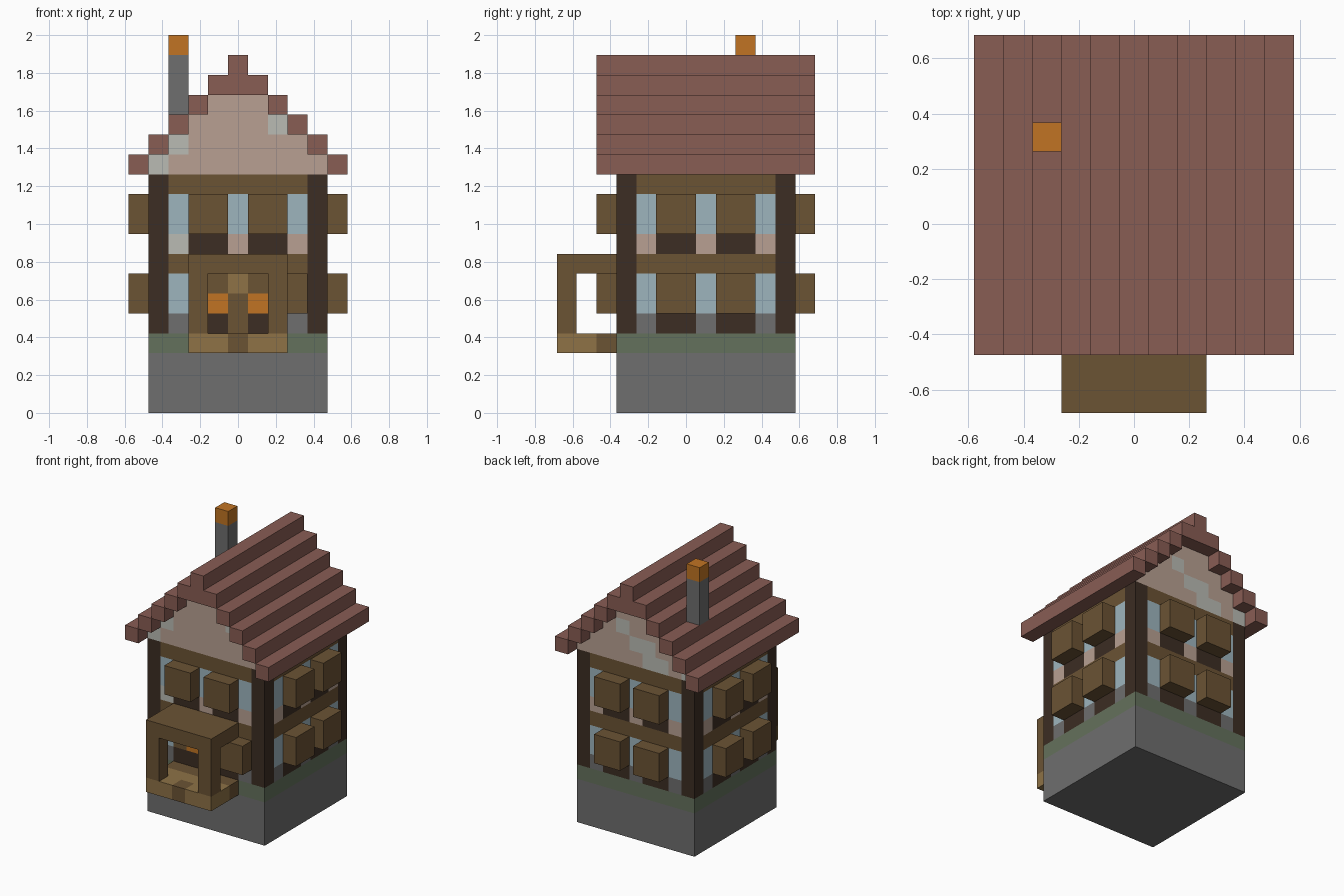
import bpy
import bmesh
from mathutils import Vector

U = 2 / 19          # one building block
MID = 1             # y centre of the house, in blocks

if "Cube" in bpy.data.objects:
    bpy.data.objects.remove(bpy.data.objects["Cube"])


def material(name, r, g, b):
    def linear(c):
        c /= 255
        return c / 12.92 if c <= 0.04 else ((c + 0.055) / 1.055) ** 2.4
    colour = (linear(r), linear(g), linear(b), 1)
    m = bpy.data.materials.new(name)
    m.use_nodes = True
    m.diffuse_color = colour
    bsdf = m.node_tree.nodes["Principled BSDF"]
    bsdf.inputs["Base Color"].default_value = colour
    bsdf.inputs["Roughness"].default_value = 0.9
    return m


STONE = material("stone grey", 110, 110, 110)
MOSS = material("moss green", 100, 113, 92)
DARK = material("dark timber", 60, 45, 35)
WOOD = material("brown wood", 107, 83, 52)
TAN = material("tan wood", 142, 114, 70)
GLASS = material("pale blue glass", 157, 181, 190)
PLASTER = material("pink plaster", 184, 160, 146)
PATCH = material("pale patch", 186, 187, 180)
TILE = material("red brown tile", 137, 93, 84)
ORANGE = material("orange clay", 193, 116, 35)


def finish(name, bm, mats):
    mesh = bpy.data.meshes.new(name)
    bm.to_mesh(mesh)
    bm.free()
    for m in mats:
        mesh.materials.append(m)
    ob = bpy.data.objects.new(name, mesh)
    bpy.context.collection.objects.link(ob)
    return ob


def box(name, mat, x, y, z):
    """Box from (low, high) ranges given in blocks."""
    bm = bmesh.new()
    bmesh.ops.create_cube(bm, size=1)
    for v in bm.verts:
        v.co = Vector([(r[0] + r[1]) / 2 + c * (r[1] - r[0])
                       for c, r in zip(v.co, (x, y, z))]) * U
    return finish(name, bm, [mat])


def panel(name, normal, cells, rule):
    """Upright sheet of square cells, each coloured by rule(column, row)."""
    out = Vector(normal)
    along = Vector((-out.y, out.x, 0))
    if along.x + along.y < 0:
        along = -along
    base = Vector((0, MID, 0)) + out * 4.5
    mats = []
    bm = bmesh.new()
    for c, r in cells:
        ring = [(c - .5, r), (c + .5, r), (c + .5, r + 1), (c - .5, r + 1)]
        face = bm.faces.new([bm.verts.new((base + along * a + Vector((0, 0, h))) * U)
                             for a, h in ring])
        face.normal_update()
        if face.normal.dot(out) < 0:
            face.normal_flip()
        m = rule(c, r)
        if m not in mats:
            mats.append(m)
        face.material_index = mats.index(m)
    bmesh.ops.remove_doubles(bm, verts=bm.verts, dist=0.001)
    return finish(name, bm, mats)


def wall_rule(c, r):
    window = c % 3 == 0
    if r in (7, 11):
        return WOOD
    if r == 4:
        return STONE if window else DARK
    if r == 8:
        return PLASTER if window else DARK
    return GLASS if window else WOOD


def front_rule(c, r):
    if (c, r) == (-3, 8):
        return PATCH
    if abs(c) == 1 and r == 5:      # glowing side lights by the door
        return ORANGE
    if c == 0 and r < 7:            # door and its lintel
        return TAN if r == 6 else WOOD
    return wall_rule(c, r)


def gable_rule(patches):
    return lambda c, r: PATCH if (c, r) in patches else PLASTER


# Foundation
body_x, body_y = (-4.5, 4.5), (MID - 4.5, MID + 4.5)
box("foundation", STONE, body_x, body_y, (0, 3))
box("foundation_top", MOSS, body_x, body_y, (3, 4))

# Corner posts
for sx, side in ((-4, "right"), (4, "left")):
    for sy, end in ((-4, "front"), (4, "back")):
        box(f"{end}_{side}_post", DARK, (sx - .5, sx + .5),
            (MID + sy - .5, MID + sy + .5), (4, 12))

# Walls
wall_cells = [(c, r) for c in range(-3, 4) for r in range(4, 12)]
sides = {"front": (0, -1, 0), "back": (0, 1, 0), "right": (-1, 0, 0), "left": (1, 0, 0)}
for side, normal in sides.items():
    panel(f"{side}_wall", normal, wall_cells,
          front_rule if side == "front" else wall_rule)

# Gables
gable_cells = [(c, 12 + r) for r in range(4) for c in range(r - 4, 5 - r)]
panel("front_gable", sides["front"], gable_cells,
      gable_rule({(-4, 12), (-3, 13), (2, 14)}))
panel("back_gable", sides["back"], gable_cells,
      gable_rule({(1, 14), (0, 13), (-1, 13), (-1, 12), (-2, 12), (-4, 12)}))

# Projecting shutters, two per floor on each side
for side, normal in sides.items():
    for floor, z in (("lower", 5), ("upper", 9)):
        for k, a in enumerate((-1.5, 1.5)):
            if side == "front" and floor == "lower":
                if a < 0:
                    continue
                a = 2.5             # pushed aside by the porch
            span, name = (a - 1, a + 1), f"{side}_{floor}_shutter_{k + 1}"
            if normal[0]:
                edge = normal[0] * 4.5
                box(name, WOOD, sorted((edge, edge + normal[0])),
                    (MID + span[0], MID + span[1]), (z, z + 2))
            else:
                edge = MID + normal[1] * 4.5
                box(name, WOOD, span, sorted((edge, edge + normal[1])), (z, z + 2))

# Porch
for s, side in ((-1, "right"), (1, "left")):
    box(f"porch_{side}_floor", TAN, sorted((s * .5, s * 2.5)), (-6.5, -4.5), (3, 4))
    box(f"porch_{side}_post", WOOD, sorted((s * 1.5, s * 2.5)), (-6.5, -5.5), (4, 7))
box("porch_middle_floor", TAN, (-.5, .5), (-5.5, -4.5), (3, 4))
box("porch_step", WOOD, (-.5, .5), (-6.5, -5.5), (3, 4))
box("porch_threshold", WOOD, (-2.5, 2.5), (-4.5, -3.5), (3, 4))
box("porch_roof", WOOD, (-2.5, 2.5), (-6.5, -3.5), (7, 8))

# Stepped roof
roof_y = (MID - 5.5, MID + 5.5)
for i in range(4):
    for s, side in ((-1, "right"), (1, "left")):
        box(f"{side}_roof_course_{i + 1}", TILE,
            sorted((s * (4.5 - i), s * (5.5 - i))), roof_y, (12 + i, 13 + i))
box("upper_roof_course", TILE, (-1.5, 1.5), roof_y, (16, 17))
box("roof_ridge", TILE, (-.5, .5), roof_y, (17, 18))

# Chimney
box("chimney", STONE, (-3.5, -2.5), (2.5, 3.5), (12, 18))
box("chimney_cap", ORANGE, (-3.5, -2.5), (2.5, 3.5), (18, 19))
